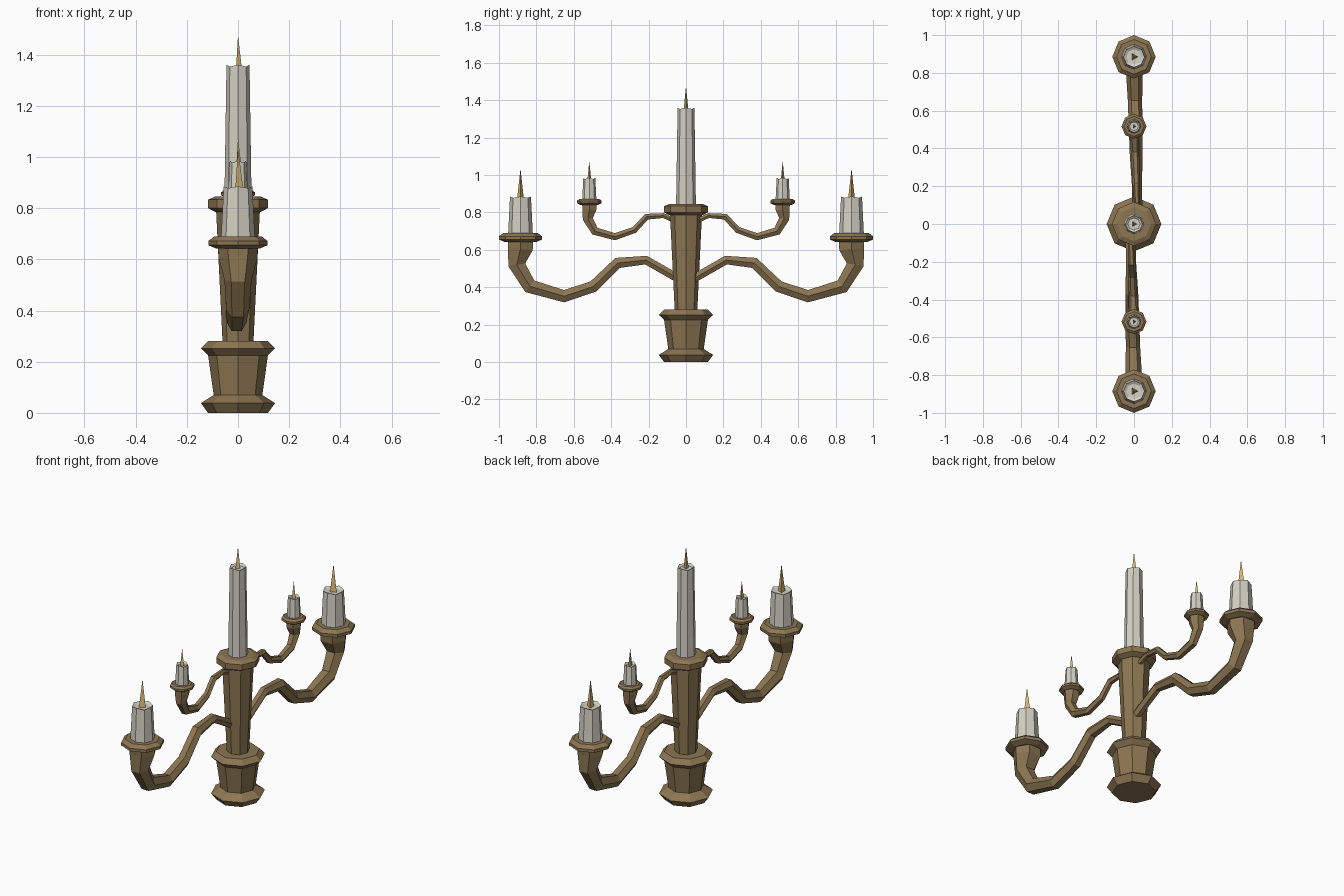
import bpy, bmesh, math
from mathutils import Vector

if "Cube" in bpy.data.objects:
    bpy.data.objects.remove(bpy.data.objects["Cube"])


def material(name, rgb):
    m = bpy.data.materials.new(name)
    m.diffuse_color = (*rgb, 1)
    m.use_nodes = True
    m.node_tree.nodes["Principled BSDF"].inputs["Base Color"].default_value = m.diffuse_color
    return m


BRONZE = material("bronze", (0.265, 0.182, 0.085))
WAX = material("wax", (0.66, 0.64, 0.55))
FLAME = material("flame", (0.75, 0.49, 0.18))


def skin(name, rings, mat):
    """Bridge a list of equal-sized vertex rings and cap both ends."""
    bm = bmesh.new()
    rows = [[bm.verts.new(p) for p in ring] for ring in rings]
    n = len(rows[0])
    for a, b in zip(rows, rows[1:]):
        for i in range(n):
            j = (i + 1) % n
            bm.faces.new((a[i], a[j], b[j], b[i]))
    bm.faces.new(rows[0][::-1])
    bm.faces.new(rows[-1])
    bmesh.ops.recalc_face_normals(bm, faces=bm.faces)
    me = bpy.data.meshes.new(name)
    bm.to_mesh(me)
    bm.free()
    me.materials.append(mat)
    ob = bpy.data.objects.new(name, me)
    bpy.context.collection.objects.link(ob)
    return ob


def lathe(name, profile, y, mat, n=8, notch_row=None):
    rings = []
    for k, (r, z) in enumerate(profile):
        ring = []
        for i in range(n):
            a = 2 * math.pi * i / n
            dz = -0.007 if k == notch_row and i % 2 else 0
            ring.append((r * math.cos(a), y + r * math.sin(a), z + dz))
        rings.append(ring)
    return skin(name, rings, mat)


def candle(name, y, z0, z1, r0, r1, flame_r, tip):
    # Wax body with an uneven rim and shallow hollow, then a thin flame
    lathe(name, [(r0, z0), (r1, z1), (r1 * 0.72, z1 - 0.012)], y, WAX, notch_row=1)
    lathe(name + "_flame", [(flame_r, z1 - 0.014), (0.0006, tip)], y, FLAME, n=3)


def arm(name, path, s):
    """Six-sided tapering tube; path entries are (y, z, radius)."""
    pts = [Vector((0, y, z)) for y, z, r in path]
    last = path[-1][0]
    rings = []
    for k, (y, z, r) in enumerate(path):
        d_in = (pts[k] - pts[max(k - 1, 0)]).normalized()
        d_out = (pts[min(k + 1, len(pts) - 1)] - pts[k]).normalized()
        t = (d_in + d_out).normalized()
        if k == len(pts) - 1:
            t = Vector((0, 0, 1))
        side = Vector((1, 0, 0))
        up = side.cross(t)
        off = 0.02 * max(0, 1 - y / last)      # arms leave the stem off centre
        ring = []
        for i in range(6):
            a = math.pi * i / 3
            p = pts[k] + r * (math.cos(a) * side + math.sin(a) * up)
            ring.append((s * (p.x + off), s * p.y, p.z))
        rings.append(ring)
    skin(name, rings, BRONZE)


# Base, stem and top flange
lathe("base", [(0.117, 0), (0.145, 0.038), (0.095, 0.07), (0.117, 0.225),
               (0.145, 0.252), (0.117, 0.28)], 0, BRONZE)
lathe("stem", [(0.06, 0.27), (0.086, 0.80)], 0, BRONZE)
lathe("stem_flange", [(0.088, 0.785), (0.117, 0.80), (0.117, 0.833), (0.09, 0.845)], 0, BRONZE)
candle("centre_candle", 0, 0.84, 1.36, 0.053, 0.045, 0.015, 1.47)

LARGE = [(0.03, 0.44, 0.026), (0.214, 0.545, 0.027), (0.365, 0.53, 0.034),
         (0.495, 0.404, 0.036), (0.652, 0.352, 0.038), (0.835, 0.405, 0.045),
         (0.905, 0.52, 0.053), (0.885, 0.605, 0.076), (0.885, 0.65, 0.078)]
SMALL = [(0.04, 0.745, 0.015), (0.12, 0.783, 0.015), (0.21, 0.777, 0.019),
         (0.277, 0.706, 0.020), (0.38, 0.670, 0.022), (0.487, 0.70, 0.026),
         (0.525, 0.765, 0.031), (0.517, 0.815, 0.043), (0.517, 0.845, 0.044)]

# Two pairs of arms, each with a dish and candle
for s, tag in ((1, "back"), (-1, "front")):
    arm("large_arm_" + tag, LARGE, s)
    lathe("large_dish_" + tag, [(0.085, 0.642), (0.115, 0.655), (0.115, 0.672), (0.092, 0.69)],
          s * 0.885, BRONZE)
    candle("large_candle_" + tag, s * 0.885, 0.685, 0.885, 0.066, 0.056, 0.021, 1.03)
    arm("small_arm_" + tag, SMALL, s)
    lathe("small_dish_" + tag, [(0.048, 0.84), (0.066, 0.85), (0.066, 0.862), (0.053, 0.872)],
          s * 0.517, BRONZE)
    candle("small_candle_" + tag, s * 0.517, 0.868, 0.985, 0.038, 0.032, 0.012, 1.07)
